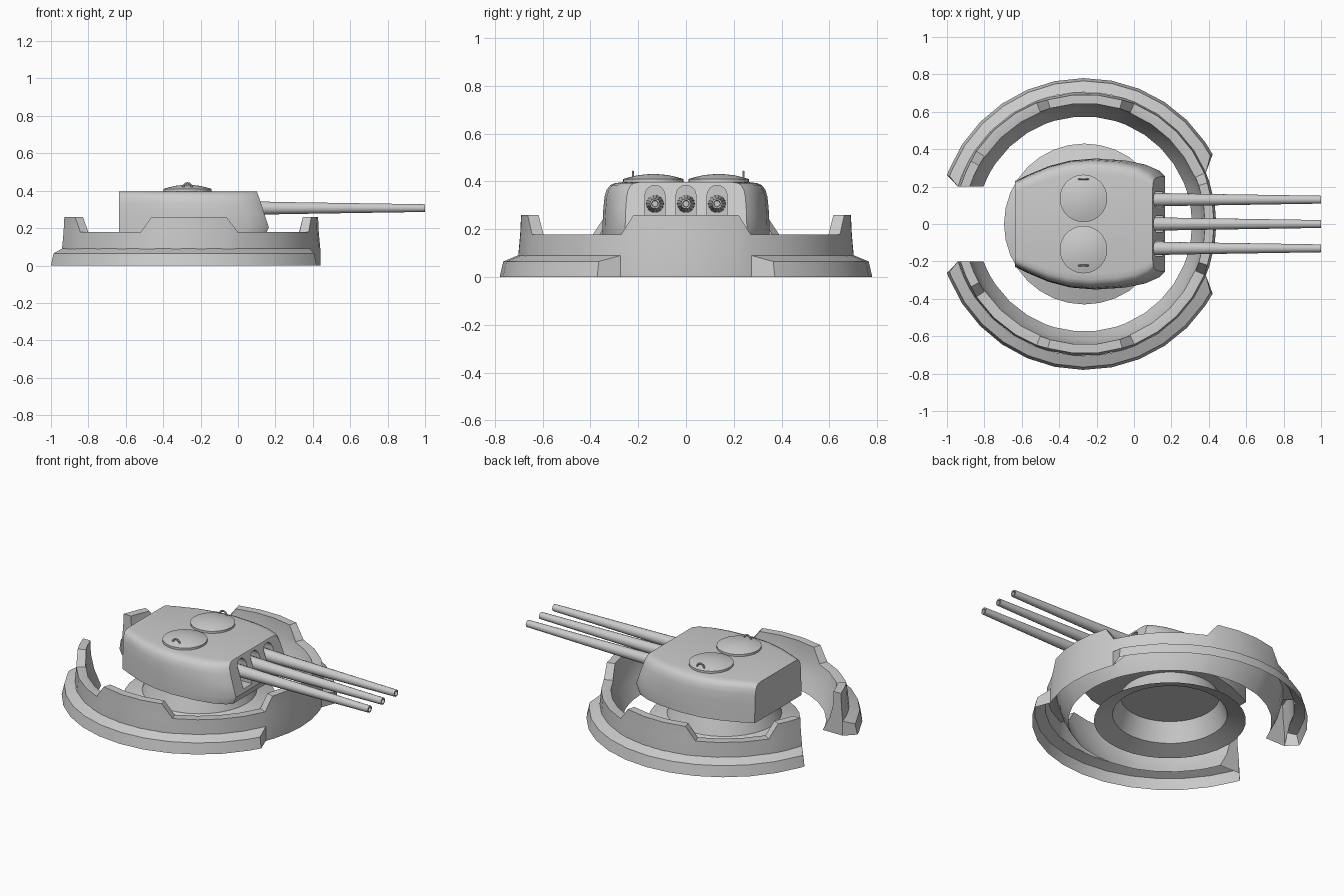
import bpy, bmesh
from math import sin, cos, pi, radians, degrees, asin

if "Cube" in bpy.data.objects:
    bpy.data.objects.remove(bpy.data.objects["Cube"])

CX = -0.265  # centre of ring and barbette


def finish(name, bm, angle=30):
    bmesh.ops.recalc_face_normals(bm, faces=bm.faces)
    me = bpy.data.meshes.new(name)
    bm.to_mesh(me)
    bm.free()
    ob = bpy.data.objects.new(name, me)
    bpy.context.collection.objects.link(ob)
    if angle:
        smooth(ob, angle)
    return ob


def smooth(ob, angle):
    bpy.ops.object.select_all(action='DESELECT')
    ob.select_set(True)
    bpy.context.view_layer.objects.active = ob
    bpy.ops.object.shade_smooth_by_angle(angle=radians(angle))


def loft(bm, sections, cap_start=True, cap_end=True, closed=True):
    rows = [[bm.verts.new(p) for p in s] for s in sections]
    n = len(rows[0])
    for a, b in zip(rows, rows[1:]):
        for i in range(n if closed else n - 1):
            j = (i + 1) % n
            bm.faces.new((a[i], a[j], b[j], b[i]))
    if cap_start:
        bm.faces.new(rows[0])
    if cap_end:
        bm.faces.new(rows[-1][::-1])


def lathe(name, profile, centre, n=32, axis='z', angle=30, cap_start=True):
    """Stacked circles (radius, height) about the z or x axis."""
    bm = bmesh.new()
    secs = []
    for r, h in profile:
        c = [(r * cos(2 * pi * k / n), r * sin(2 * pi * k / n)) for k in range(n)]
        if axis == 'z':
            secs.append([(centre[0] + a, centre[1] + b, centre[2] + h) for a, b in c])
        else:
            secs.append([(centre[0] + h, centre[1] + a, centre[2] + b) for a, b in c])
    loft(bm, secs, cap_start=cap_start)
    return finish(name, bm, angle)


def polar(r, deg, z):
    return (CX + r * cos(radians(deg)), r * sin(radians(deg)), z)


def mirror_y(ob):
    m = ob.modifiers.new("mirror", 'MIRROR')
    m.use_axis = (False, True, False)


# Parapet wall: half ring with raised blocks, open underneath, cut straight at the rear gap
LOW, HIGH = 0.178, 0.26
stations = [(0, HIGH), (9, HIGH), (18.5, HIGH), (22.9, LOW), (34, LOW), (45, LOW),
            (56, LOW), (67.6, LOW), (73, HIGH), (84, HIGH), (95, HIGH), (106.5, HIGH),
            (111.5, LOW), (122, LOW), (134, LOW), (146, LOW), (151, HIGH), (156, HIGH),
            (None, HIGH)]
sections = []
for deg, top in stations:
    f = (top - LOW) / (HIGH - LOW)
    prof = [(0.705, 0), (0.705, 0.09), (0.697, LOW - 0.001), (0.697 - 0.004 * f, top),
            (0.645, top), (0.642, LOW - 0.001), (0.62, 0.09), (0.575, 0)]
    if deg is not None and 22.9 < deg:
        prof[0] = (0.705, 0.088)  # the step takes over below here
    sections.append([polar(r, 180 - degrees(asin(0.2 / r)) if deg is None else deg, z)
                     for r, z in prof])
bm = bmesh.new()
loft(bm, sections, cap_start=False, closed=False)
mirror_y(finish("parapet_wall", bm))

# Outer step: open-bottomed skirt, missing across the front
degs = [None] + [34 + 11.3 * k for k in range(12)] + [None]
bm = bmesh.new()
sections = []
for i, d in enumerate(degs):
    sec = []
    for r, z in [(0.78, 0), (0.765, 0.065), (0.705, 0.09), (0.705, 0)]:
        outer = r > 0.75
        if i == 0:
            d = 28.5 if outer else 22.9
        elif i == len(degs) - 1:
            d = 160.5 if outer else 163.5
        sec.append(polar(r, d, z))
    sections.append(sec)
rows = [s[:3] for s in sections]
loft(bm, rows, False, False, closed=False)
for s in (sections[0], sections[-1]):  # end plates
    bm.faces.new([bm.verts.new(p) for p in s])
bmesh.ops.remove_doubles(bm, verts=bm.verts, dist=1e-5)
mirror_y(finish("outer_step", bm))

# Barbette: low flared foot with a narrow neck, open underneath
lathe("barbette", [(0.43, 0.005), (0.325, 0.042), (0.28, 0.158)], (CX, 0, 0), cap_start=False)

# Turret house: lofted outline, top edges rounded inwards, sloped front
half = [(-0.635, 0.23), (-0.56, 0.265), (-0.45, 0.31), (-0.33, 0.34), (-0.2, 0.35),
        (-0.05, 0.34), (0.06, 0.318), (0.135, 0.285), (0.165, 0.255)]
levels = [(0.16, 1, 0.145), (0.205, 1, 0.165), (0.28, 0.99, 0.14), (0.335, 0.975, 0.122),
          (0.365, 0.95, 0.112), (0.385, 0.905, 0.105), (0.393, 0.85, 0.102), (0.397, 0.76, 0.1)]
bm = bmesh.new()
sections = []
for z, s, front in levels:
    k = (front + 0.635) / 0.8
    side = [(-0.635 + (x + 0.635) * k, y * s) for x, y in half]
    sections.append([(x, y, z) for x, y in side] + [(x, -y, z) for x, y in side[::-1]])
loft(bm, sections)
house = finish("turret_house", bm, 0)

# Gun slots cut into the front face
bm = bmesh.new()
for y in (-0.13, 0, 0.13):
    arc = [(y + 0.042 * cos(pi * k / 8), 0.342 + 0.042 * sin(pi * k / 8)) for k in range(9)]
    arc += [(y - 0.042, 0.225), (y + 0.042, 0.225)]
    loft(bm, [[(x, a, b) for a, b in arc] for x in (0.05, 0.3)])
cutter = finish("slot_cutter", bm, 0)
cut = house.modifiers.new("slots", 'BOOLEAN')
cut.object = cutter
cut.operation = 'DIFFERENCE'
cut.solver = 'EXACT'
bpy.context.view_layer.objects.active = house
bpy.ops.object.modifier_apply(modifier="slots")
bpy.data.objects.remove(cutter)
smooth(house, 32)

# Three tapered barrels with open muzzles
for i, y in enumerate((-0.13, 0, 0.13)):
    lathe(f"gun_barrel_{i + 1}", [(0.038, 0.02), (0.036, 0.12), (0.033, 0.25), (0.021, 1.0),
                                  (0.014, 1.0), (0.012, 0.95)], (0, y, 0.307), 14, 'x')

# Roof hatches with arched handles
for name, s, hy in (("left", 1, 0.24), ("right", -1, 0.222)):
    lathe(f"{name}_hatch", [(0.127, -0.004), (0.127, 0.01), (0.1, 0.018), (0.065, 0.026),
                            (0.03, 0.03), (0.008, 0.031)], (-0.27, s * 0.137, 0.4), 28)
    bm = bmesh.new()
    secs = []
    for k in range(9):
        t = pi * k / 8
        ring = []
        for q in range(6):
            r = 0.026 + 0.005 * cos(q * pi / 3)
            ring.append((-0.27 + r * cos(t), s * hy + 0.005 * sin(q * pi / 3),
                         0.407 + r * sin(t) * 1.25))
        secs.append(ring)
    loft(bm, secs)
    finish(f"{name}_hatch_handle", bm)
